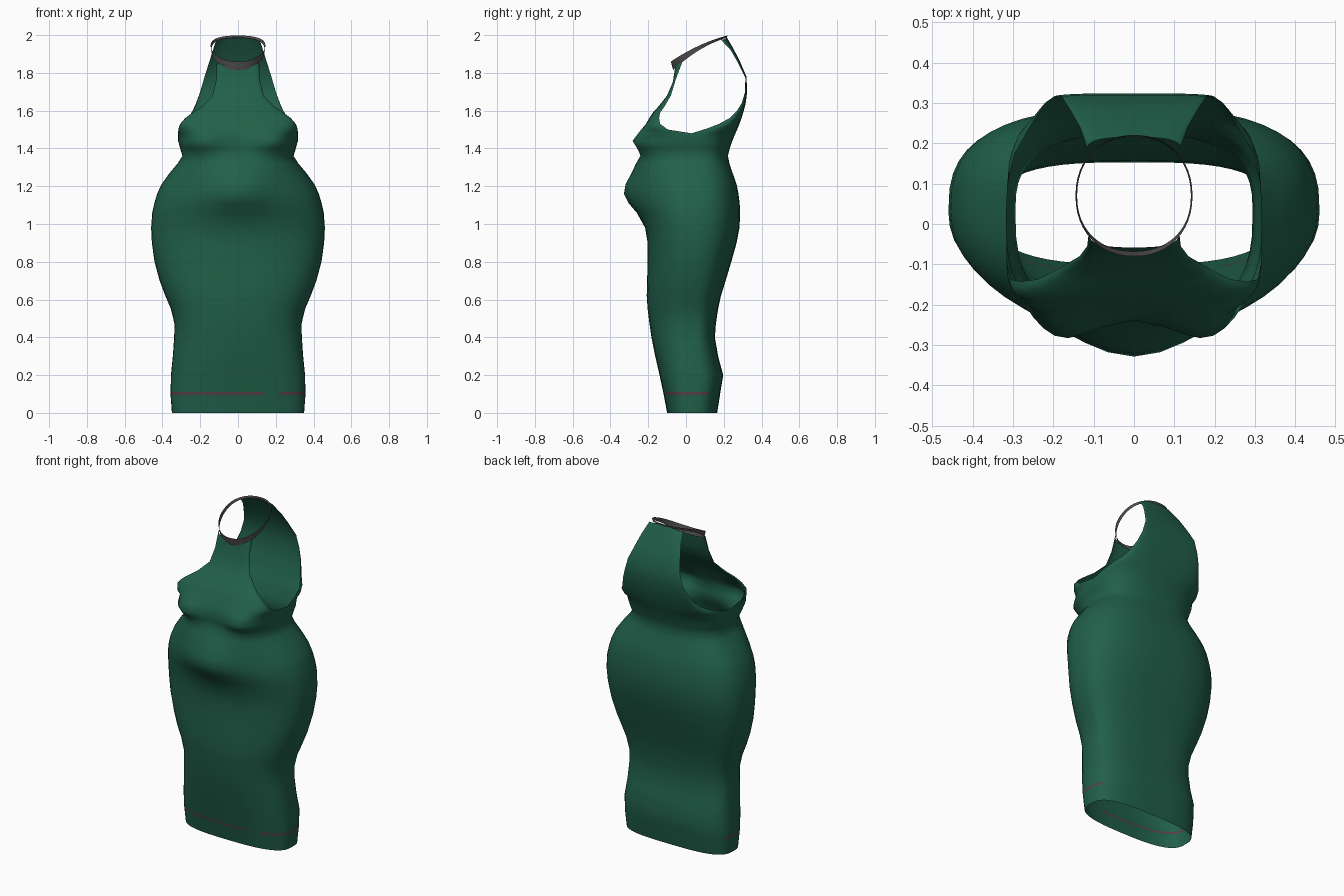
import bpy, bmesh, math

cube = bpy.data.objects.get("Cube")
if cube:
    bpy.data.objects.remove(cube, do_unlink=True)


def make_material(name, colour):
    mat = bpy.data.materials.new(name)
    mat.use_nodes = True
    mat.diffuse_color = colour
    bsdf = mat.node_tree.nodes["Principled BSDF"]
    bsdf.inputs["Base Color"].default_value = colour
    bsdf.inputs["Roughness"].default_value = 0.8
    return mat


green = make_material("green cloth", (0.015, 0.117, 0.068, 1))
grey = make_material("grey collar", (0.085, 0.076, 0.079, 1))
plum = make_material("plum trim", (0.09, 0.05, 0.062, 1))

SEGMENTS = 48
HALF = SEGMENTS // 2
SIDE_Y = 0.03  # depth of the side seams

# Skirt and torso rings: height, half width, front depth, back depth
BODY = [
    (0, .35, -.1, .165), (.096, .357, -.118, .18), (.11, .357, -.121, .182),
    (.2, .355, -.14, .197), (.3, .345, -.163, .17), (.4, .338, -.183, .153),
    (.47, .336, -.193, .158), (.55, .355, -.203, .17), (.62, .385, -.208, .185),
    (.7, .415, -.206, .21), (.8, .442, -.203, .24), (.9, .456, -.203, .268),
    (.98, .46, -.215, .283), (1.06, .454, -.242, .287), (1.11, .443, -.258, .284),
    (1.16, .428, -.26, .278), (1.21, .405, -.258, .268), (1.27, .362, -.26, .247),
    (1.32, .32, -.256, .23), (1.36, .294, -.238, .222), (1.4, .306, -.234, .232),
    (1.44, .317, -.236, .245), (1.48, .317, -.23, .262),
]

# Halter panels: height, half width, centre depth, edge depth
FRONT = [
    (1.5, .316, -.224, -.09), (1.53, .306, -.21, -.135), (1.56, .28, -.195, -.142),
    (1.59, .24, -.175, -.137), (1.62, .195, -.148, -.115), (1.68, .135, -.1, -.08),
    (1.75, .116, -.07, -.055), (1.825, .112, -.058, -.02),
]
BACK = [
    (1.505, .312, .273, .11), (1.53, .295, .283, .175), (1.56, .264, .294, .23),
    (1.6, .24, .306, .27), (1.64, .222, .316, .295), (1.7, .2, .324, .313),
    (1.78, .178, .32, .314), (1.86, .154, .286, .276), (1.93, .133, .25, .238),
    (1.99, .115, .215, .185),
]


def section(i, exponent):
    """Unit rounded-box point: sideways and depth fractions."""
    a = 2 * math.pi * i / SEGMENTS

    def power(v):
        return math.copysign(abs(v) ** (2 / exponent), v) if abs(v) > 1e-6 else 0
    return power(math.cos(a)), power(math.sin(a))


def bump(offset, spread):
    return math.exp(-(offset / spread) ** 2)


def sculpt(x, y, z):
    """Push the front out into two soft chest lobes and a belly."""
    if y < SIDE_Y:
        y -= .066 * bump(abs(x) - .195, .11) * bump(z - 1.437, .06)
        y -= .07 * bump(x, .18) * bump(z - 1.175, .1)
    return x, y, z


def body_point(i, row):
    z, width, front, back = row
    boxy = max(0, 1 - z)
    chest = min(1, max(0, (z - 1.25) / .2))
    is_front = i > HALF
    exponent = 2.15 + .7 * boxy + .8 * chest if is_front else 2.75 + .4 * boxy
    u, v = section(i, exponent)
    depth = SIDE_Y - front if is_front else back - SIDE_Y
    return sculpt(u * width, SIDE_Y + v * depth, z)


def panel_point(i, row, lift):
    z, width, centre, edge = row
    u, v = section(i, 2.85)
    rise = lift * max(0, z - 1.7) * u * u
    return sculpt(u * width, edge + abs(v) * (centre - edge), z + rise)


def bridge(bm, lower, upper, closed):
    n = len(lower)
    return [bm.faces.new((lower[k], lower[(k + 1) % n], upper[(k + 1) % n], upper[k]))
            for k in range(n if closed else n - 1)]


def finish(bm, name, materials):
    mesh = bpy.data.meshes.new(name)
    bm.to_mesh(mesh)
    bm.free()
    for mat in materials:
        mesh.materials.append(mat)
    obj = bpy.data.objects.new(name, mesh)
    bpy.context.collection.objects.link(obj)
    mesh.shade_smooth()


# Dress: closed rings up to the armholes, then separate front and back panels
bm = bmesh.new()
rings = [[bm.verts.new(body_point(i, row)) for i in range(SEGMENTS)] for row in BODY]
for level, (lower, upper) in enumerate(zip(rings, rings[1:])):
    for k, face in enumerate(bridge(bm, lower, upper, True)):
        # Trim line around the front and sides of the hem, with one gap
        if level == 1 and (k > HALF - 4 or k < 4) and k not in (38, 39):
            face.material_index = 1

top = rings[-1]
for rows, start, lift in ((BACK, 0, -.05), (FRONT, HALF, .25)):
    indices = range(start, start + HALF + 1)
    lower = [top[i % SEGMENTS] for i in indices]
    for row in rows:
        upper = [bm.verts.new(panel_point(i, row, lift)) for i in indices]
        bridge(bm, lower, upper, False)
        lower = upper
finish(bm, "dress", [green, plum])

# Collar: slanted band, deepest at the throat
bm = bmesh.new()
upper, lower = [], []
for i in range(SEGMENTS):
    u, v = section(i, 2.15)
    t = (v + 1) / 2
    z = 1.86 + .2 * t - .062 * t * t
    throat = (1 - t) ** 1.5
    upper.append(bm.verts.new((u * .145, .07 + v * .15, z)))
    lower.append(bm.verts.new((u * .141, .07 + v * (.147 - .009 * throat),
                               z - .012 - .034 * throat)))
bridge(bm, lower, upper, True)
finish(bm, "collar", [grey])
